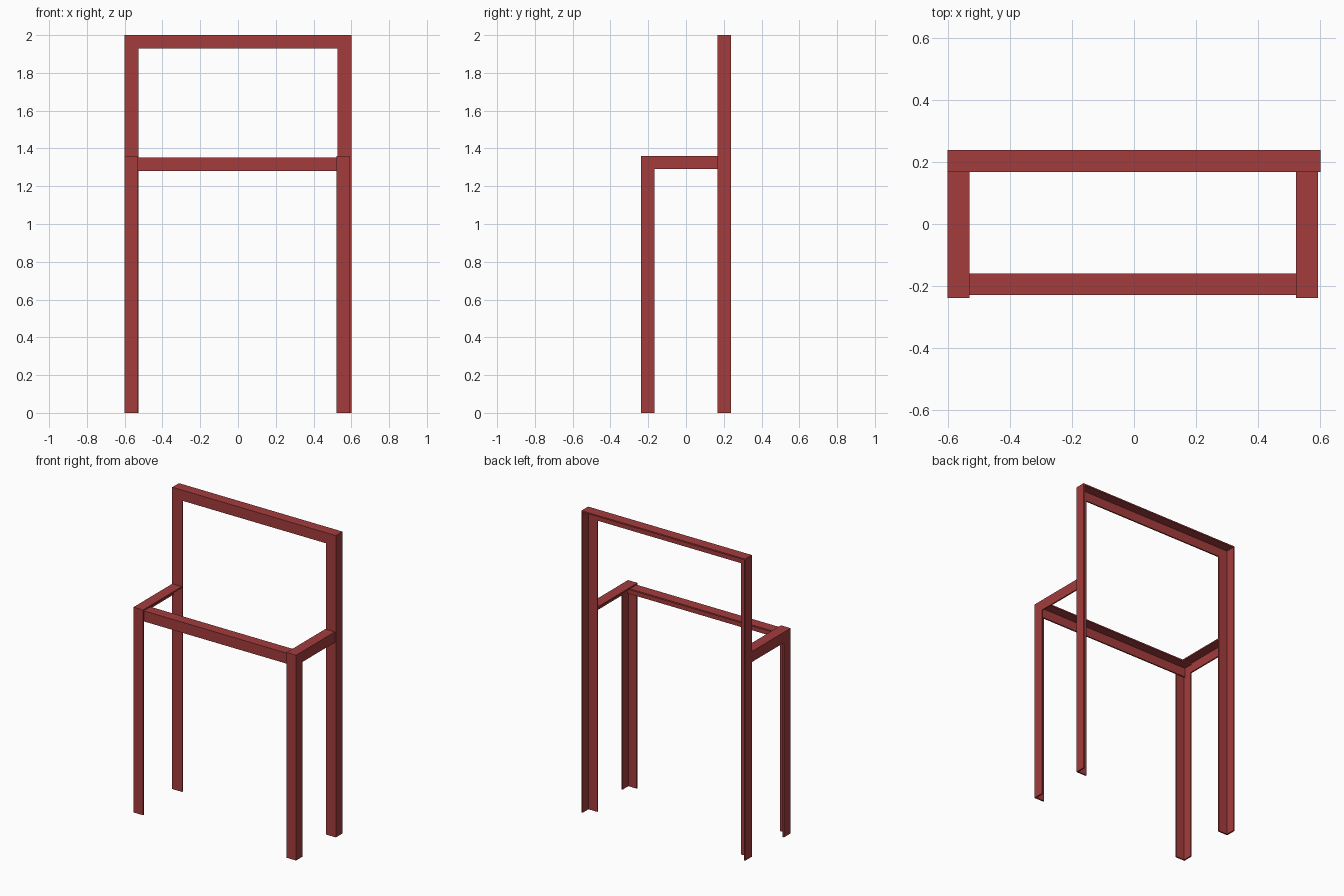
import bpy, bmesh
from mathutils import Vector

cube = bpy.data.objects.get("Cube")
if cube:
    bpy.data.objects.remove(cube, do_unlink=True)

# Painted steel
paint = bpy.data.materials.new("red_paint")
paint.use_nodes = True
colour = (0.37, 0.045, 0.046, 1)
paint.diffuse_color = colour
paint.node_tree.nodes["Principled BSDF"].inputs["Base Color"].default_value = colour

WALL = 0.009   # thickness of the angle bar
W = 0.07       # width of each flange


def angle_bar(name, corner, length, flange_a, flange_b):
    """L section: outer corner line starts at corner and runs along length."""
    corner, length = Vector(corner), Vector(length)
    a, b = Vector(flange_a), Vector(flange_b)
    ta, tb = a.normalized() * WALL, b.normalized() * WALL
    section = [Vector(), a, a + tb, ta + tb, b + ta, b]
    bm = bmesh.new()
    face = bm.faces.new([bm.verts.new(corner + p) for p in section])
    ext = bmesh.ops.extrude_face_region(bm, geom=[face])
    moved = [g for g in ext["geom"] if isinstance(g, bmesh.types.BMVert)]
    bmesh.ops.translate(bm, verts=moved, vec=length)
    bmesh.ops.recalc_face_normals(bm, faces=bm.faces[:])
    mesh = bpy.data.meshes.new(name)
    bm.to_mesh(mesh)
    bm.free()
    mesh.materials.append(paint)
    obj = bpy.data.objects.new(name, mesh)
    bpy.context.collection.objects.link(obj)
    return obj


FRONT, REAR = -0.238, 0.168   # front faces of the two frames
SEAT = 1.36

# Legs and side rails, flanges facing outward and forward
for side, s, x_rear, x_front in (("left", 1, 0.6, 0.592), ("right", -1, -0.6, -0.6)):
    inward = (-s * W, 0, 0)
    back = (0, W, 0)
    angle_bar("rear_leg_" + side, (x_rear, REAR, 0), (0, 0, 2),
              (-s * 0.074, 0, 0), back)
    angle_bar("front_leg_" + side, (x_front, FRONT, 0), (0, 0, SEAT), inward, back)
    angle_bar("side_rail_" + side, (x_front, FRONT, SEAT), (0, REAR - FRONT, 0),
              inward, (0, 0, -W))

# Cross bars, flanges facing up and forward
angle_bar("top_rail", (-0.6, REAR, 2), (1.2, 0, 0), (0, W, 0), (0, 0, -W))
angle_bar("front_rail", (-0.591, FRONT + WALL, SEAT - WALL), (1.174, 0, 0),
          (0, W, 0), (0, 0, -W))
